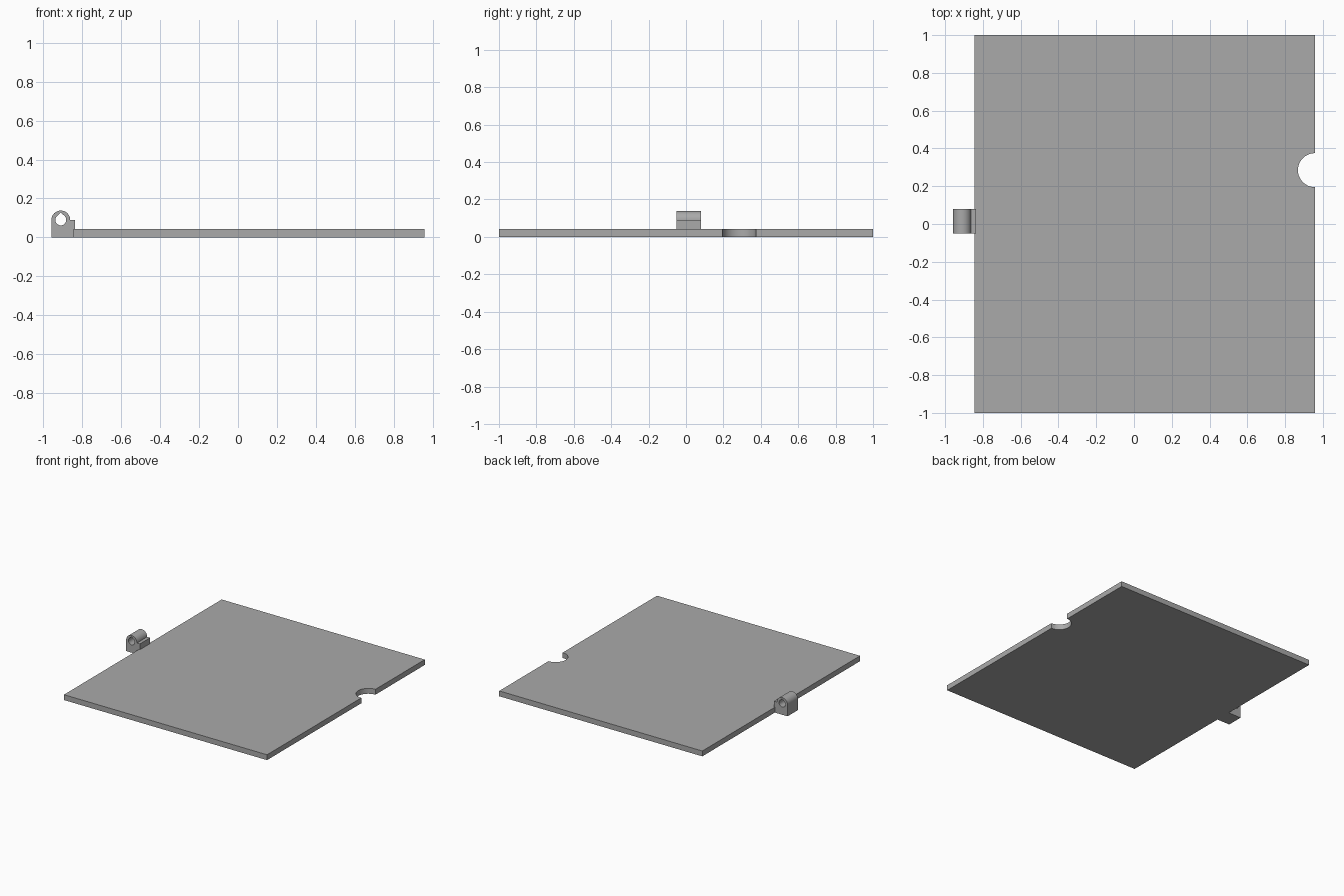
import bpy, bmesh, math

if "Cube" in bpy.data.objects:
    bpy.data.objects.remove(bpy.data.objects["Cube"])

gray = bpy.data.materials.new("plain gray")
gray.diffuse_color = (0.4, 0.4, 0.4, 1)
gray.use_nodes = True
gray.node_tree.nodes["Principled BSDF"].inputs["Base Color"].default_value = gray.diffuse_color


def arc(cx, cy, r, a0, a1, n):
    """Points on an arc, angles in degrees."""
    steps = [math.radians(a0 + (a1 - a0) * i / n) for i in range(n + 1)]
    return [(cx + r * math.cos(a), cy + r * math.sin(a)) for a in steps]


def extrude_profile(name, loops, depth, location, rotation=(0, 0, 0)):
    """Solid from closed outlines; later loops are holes."""
    curve = bpy.data.curves.new(name, 'CURVE')
    curve.dimensions = '2D'
    curve.fill_mode = 'BOTH'
    curve.extrude = depth / 2
    for loop in loops:
        spline = curve.splines.new('POLY')
        spline.points.add(len(loop) - 1)
        for point, (x, y) in zip(spline.points, loop):
            point.co = (x, y, 0, 1)
        spline.use_cyclic_u = True
    obj = bpy.data.objects.new(name, curve)
    bpy.context.collection.objects.link(obj)
    obj.location, obj.rotation_euler = location, rotation
    bpy.ops.object.select_all(action='DESELECT')
    obj.select_set(True)
    bpy.context.view_layer.objects.active = obj
    bpy.ops.object.convert(target='MESH')
    obj = bpy.context.object
    obj.name = name
    # Weld the caps to the walls
    bm = bmesh.new()
    bm.from_mesh(obj.data)
    bmesh.ops.remove_doubles(bm, verts=bm.verts, dist=1e-5)
    bmesh.ops.recalc_face_normals(bm, faces=bm.faces)
    bm.to_mesh(obj.data)
    bm.free()
    obj.data.materials.clear()
    obj.data.materials.append(gray)
    bpy.ops.object.shade_smooth_by_angle(angle=math.radians(30))
    return obj


LEFT, RIGHT, THICK = -0.845, 0.958, 0.043

# Flat door panel with a half-round finger notch
panel = [(LEFT, -1), (RIGHT, -1)]
panel += arc(RIGHT, 0.285, 0.09, 270, 90, 32)
panel += [(RIGHT, 1), (LEFT, 1)]
extrude_profile("door_panel", [panel], THICK, (0, 0, THICK / 2))

# Hinge knuckle: rounded top, small foot resting on the panel, teardrop pin hole
CX, CZ = -0.910, 0.090
knuckle = [(CX - 0.048, 0), (LEFT, 0), (LEFT, THICK), (-0.836, THICK),
           (-0.836, CZ)]
knuckle += arc(CX, CZ, 0.048, 0, 180, 32)
pin_hole = arc(CX, CZ, 0.028, 135, 405, 28) + [(CX, CZ + 0.038)]
extrude_profile("hinge_knuckle", [knuckle, pin_hole], 0.13,
                (0, 0.015, 0), (math.pi / 2, 0, 0))
